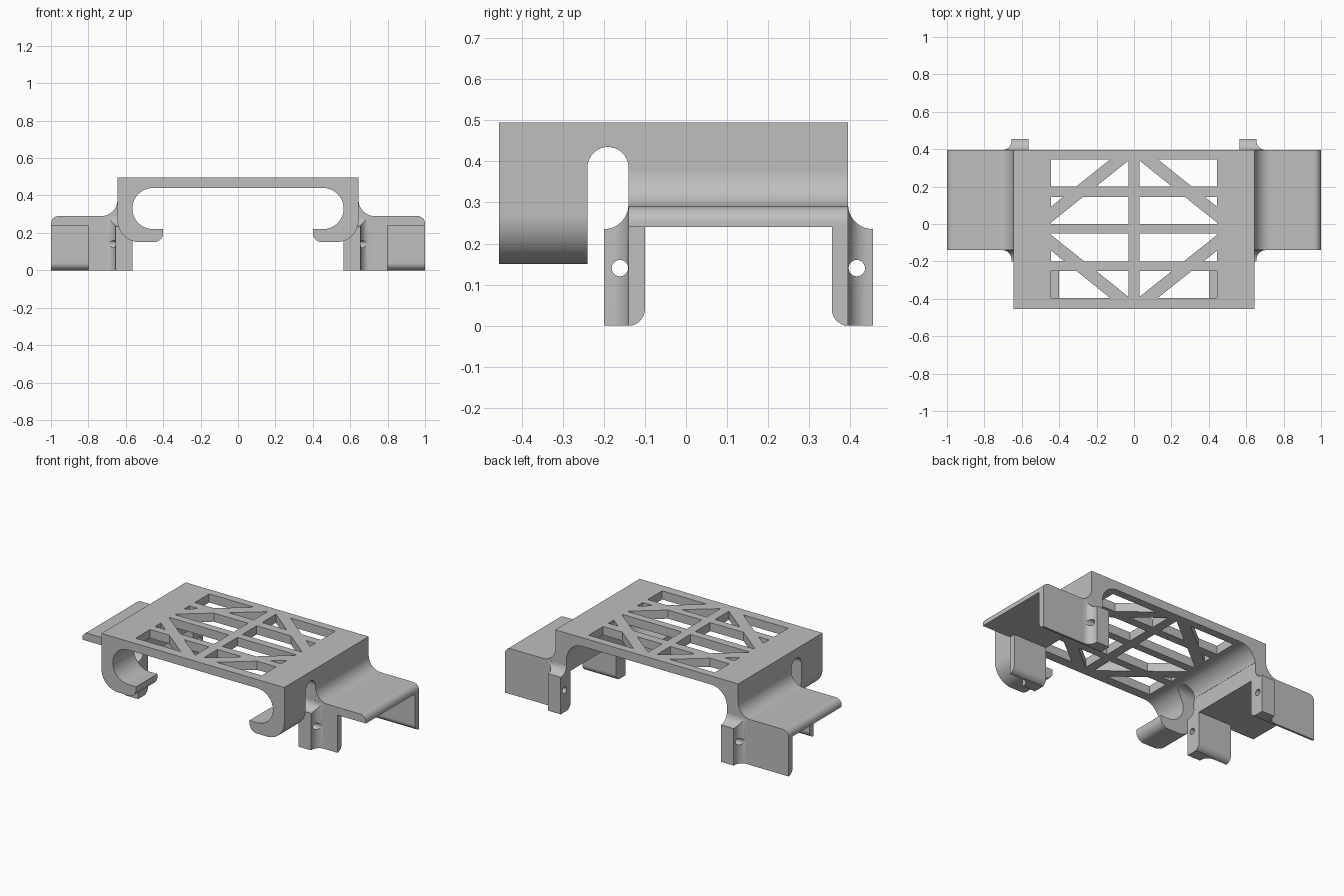
import bpy
import bmesh
from math import cos, sin, radians, hypot
from mathutils import Matrix, Vector

cube = bpy.data.objects.get("Cube")
if cube:
    bpy.data.objects.remove(cube, do_unlink=True)

grey = bpy.data.materials.new("plain grey")
grey.use_nodes = True
grey.diffuse_color = (0.52, 0.52, 0.52, 1)
grey.node_tree.nodes["Principled BSDF"].inputs["Base Color"].default_value = grey.diffuse_color

TOP, BACK, FRONT = 0.495, 0.395, -0.455
SIDE, INNER, WING_FRONT = 0.645, 0.565, -0.14
LEG_TOP, WING_TOP = 0.24, 0.29
PLACE = {"X": lambda u, v, t: (t, u, v),
         "Y": lambda u, v, t: (u, t, v),
         "Z": lambda u, v, t: (u, v, t)}


def arc(cx, cy, r, a, b, n=12):
    angles = [radians(a + (b - a) * i / n) for i in range(n + 1)]
    return [(cx + r * cos(t), cy + r * sin(t)) for t in angles]


def rect(u0, u1, v0, v1):
    return [(u0, v0), (u1, v0), (u1, v1), (u0, v1)]


def prisms(name, outlines, axis, a, b):
    """Extrude closed outlines along an axis from a to b."""
    bm = bmesh.new()
    for pts in outlines:
        ends = [[bm.verts.new(PLACE[axis](u, v, t)) for u, v in pts] for t in (a, b)]
        bm.faces.new(ends[0])
        bm.faces.new(ends[1])
        for i in range(len(pts)):
            j = (i + 1) % len(pts)
            bm.faces.new((ends[0][i], ends[0][j], ends[1][j], ends[1][i]))
    bmesh.ops.recalc_face_normals(bm, faces=bm.faces)
    me = bpy.data.meshes.new(name)
    bm.to_mesh(me)
    bm.free()
    me.materials.append(grey)
    ob = bpy.data.objects.new(name, me)
    bpy.context.collection.objects.link(ob)
    return ob


def cut(ob, cutter):
    """Subtract the cutter for good and remove it."""
    mod = ob.modifiers.new("cut", "BOOLEAN")
    mod.operation, mod.solver, mod.object = "DIFFERENCE", "EXACT", cutter
    dg = bpy.context.evaluated_depsgraph_get()
    dg.update()
    me = bpy.data.meshes.new_from_object(ob.evaluated_get(dg))
    ob.modifiers.clear()
    ob.data = me
    bpy.data.objects.remove(cutter, do_unlink=True)


def finish(ob, mirror=True):
    ob.data.shade_smooth()
    ob.data.set_sharp_from_angle(angle=radians(30))
    if mirror:
        mod = ob.modifiers.new("mirror", "MIRROR")
        mod.use_mirror_merge = False
    ob.modifiers.new("normals", "WEIGHTED_NORMAL").keep_sharp = True


# Channel body: one half of the hooked section, reflected to make the whole
half = [(SIDE, TOP)] + arc(SIDE - 0.12, 0.27, 0.12, 0, -90)
half += arc(0.45, 0.2, 0.05, -90, -180, 6) + [(0.4, 0.22)]
half += arc(0.455, 0.33, 0.11, -90, 90, 20)
section = half + [(-x, z) for x, z in reversed(half)]
body = prisms("channel_body", [section], "Y", FRONT, BACK)

# Round-topped side slot, and removal of the hooks behind it
slot = arc(-0.19, 0.385, 0.05, 0, 180, 20) + [(-0.24, 0.1), (WING_FRONT, 0.1)]
cut(body, prisms("slot_cutter", [slot], "X", -0.8, 0.8))
cut(body, prisms("rear_cutter", [rect(WING_FRONT, 0.5, 0.1, 0.345)], "X", -0.8, 0.8))

# Truss windows: a grid of openings less the diagonal braces
rows = [(0.2, 0.345), (0, 0.145), (-0.2, -0.05), (-0.395, -0.25)]
columns = [(-0.445, -0.03), (0.03, 0.445)]
windows = prisms("window_cutter", [rect(*c, *r) for r in rows for c in columns], "Z", 0.4, 0.6)
for sx in (-1, 1):
    for sy in (-1, 1):
        start = Vector((0.015 * sx, -0.025 + 0.418 * sy))
        end = Vector((0.515 * sx, -0.025 + 0.018 * sy))
        along = end - start
        across = Vector((-along.y, along.x)).normalized() * 0.033
        brace = [start + across, end + across, end - across, start - across]
        cut(windows, prisms("brace", [[tuple(p) for p in brace]], "Z", 0.35, 0.65))
cut(body, windows)
finish(body, mirror=False)

# Side wings with a fillet up to the body and a rounded outer edge
wing = [(INNER, LEG_TOP), (1, LEG_TOP)] + arc(0.96, 0.25, 0.04, 0, 90, 8)
wing += arc(SIDE + 0.085, WING_TOP + 0.085, 0.085, -90, -180) + [(INNER, 0.375)]
finish(prisms("side_wing", [wing], "Y", WING_FRONT, BACK))

# Legs under the wings, each with a drilled tab on its outer face
for name, face, out, reach in (("front", WING_FRONT, -1, 0.8), ("rear", BACK, 1, 1.0)):
    inside = face - out * 0.04
    foot = arc(0, 0.04, 0.04, 180, 270, 8)
    wall = [(face, 0), (face, LEG_TOP), (inside, LEG_TOP)]
    wall += [(face + out * y, z) for y, z in foot[:-1]]
    finish(prisms(name + "_leg", [wall], "X", INNER, reach))

    tip = 0.06
    tab = [(INNER, -0.01), (INNER, tip), (0.655, tip)]
    tab += arc(0.705, 0.05, 0.05, 180, 270) + [(0.705, -0.01)]
    tab = prisms(name + "_tab", [[(x, face + out * y) for x, y in tab]], "Z", 0, WING_TOP)
    cove = arc(face + out * tip, WING_TOP + 0.005, 0.06, 0, 345, 47)
    hole = arc(face + out * 0.021, 0.14, 0.02, 0, 345, 23)
    for shape in (cove, hole):
        cut(tab, prisms("tab_cutter", [shape], "X", 0.5, 0.8))
    finish(tab)
